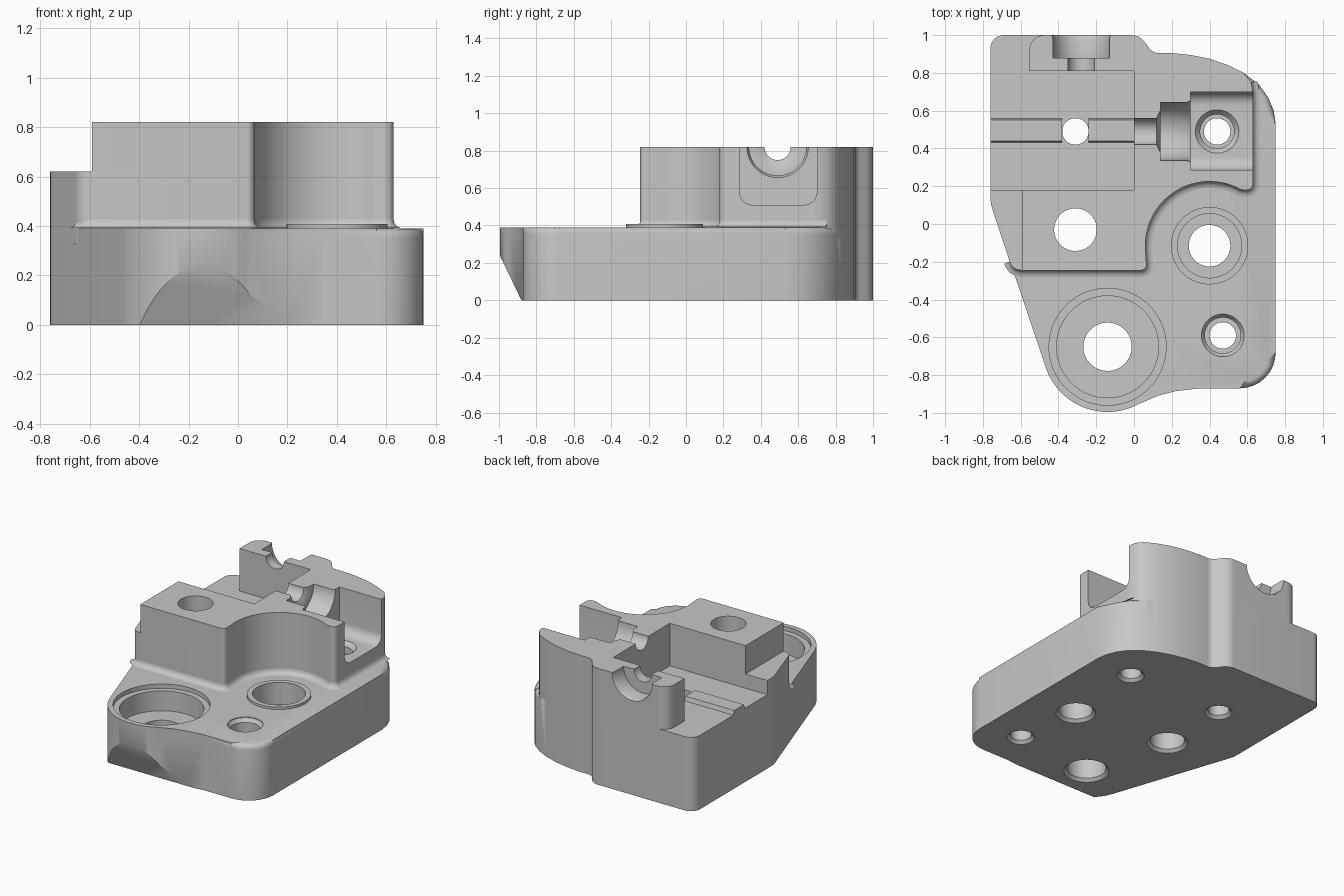
import bpy, bmesh, math
from mathutils import Vector

cube = bpy.data.objects.get("Cube")
if cube:
    bpy.data.objects.remove(cube, do_unlink=True)

GREY = (0.57, 0.57, 0.57, 1)
mat = bpy.data.materials.new("machined grey")
mat.use_nodes = True
mat.diffuse_color = GREY
mat.node_tree.nodes["Principled BSDF"].inputs["Base Color"].default_value = GREY


def make(name, bm):
    bmesh.ops.recalc_face_normals(bm, faces=bm.faces)
    mesh = bpy.data.meshes.new(name)
    bm.to_mesh(mesh)
    bm.free()
    ob = bpy.data.objects.new(name, mesh)
    bpy.context.collection.objects.link(ob)
    mesh.materials.append(mat)
    return ob


def rounded(points, steps=8):
    """Replace each (x, y, radius) corner by a tangent arc."""
    out = []
    for i, p in enumerate(points):
        c = Vector(p[:2])
        if len(p) < 3:
            out.append(c)
            continue
        a = (Vector(points[i - 1][:2]) - c).normalized()
        b = (Vector(points[(i + 1) % len(points)][:2]) - c).normalized()
        half = a.angle(b) / 2
        centre = c + (a + b).normalized() * p[2] / math.sin(half)
        start = (c + a * p[2] / math.tan(half) - centre).normalized()
        end = (c + b * p[2] / math.tan(half) - centre).normalized()
        out += [centre + start.slerp(end, k / steps).normalized() * p[2] for k in range(steps + 1)]
    return out


def arc(cx, cy, r, a0, a1, n):
    angles = [math.radians(a0 + (a1 - a0) * k / n) for k in range(n + 1)]
    return [(cx + r * math.cos(a), cy + r * math.sin(a)) for a in angles]


def prism_mesh(points, lo, hi, axis="z"):
    bm = bmesh.new()
    place = (lambda p, h: (p[0], p[1], h)) if axis == "z" else (lambda p, h: (h, p[0], p[1]))
    low = [bm.verts.new(place(p, lo)) for p in points]
    high = [bm.verts.new(place(p, hi)) for p in points]
    bm.faces.new(low)
    bm.faces.new(high)
    for i in range(len(points)):
        bm.faces.new((low[i - 1], low[i], high[i], high[i - 1]))
    return bm


def prism(name, points, lo, hi, axis="z"):
    return make(name, prism_mesh(points, lo, hi, axis))


def box(name, x, y, z):
    return prism(name, [(x[0], y[0]), (x[1], y[0]), (x[1], y[1]), (x[0], y[1])], *z)


def lathe(name, profile, origin, axis="z", n=48):
    """Revolve (radius, height) rows into a closed solid."""
    bm = bmesh.new()
    rings = []
    for r, h in profile:
        ring = []
        for k in range(n):
            a = 2 * math.pi * (k + 0.5) / n
            u, v = r * math.cos(a), r * math.sin(a)
            q = {"z": (u, v, h), "x": (h, u, v), "y": (u, h, v)}[axis]
            ring.append(bm.verts.new(Vector(q) + Vector(origin)))
        rings.append(ring)
    bm.faces.new(rings[0])
    bm.faces.new(rings[-1])
    for a, b in zip(rings, rings[1:]):
        for k in range(n):
            bm.faces.new((a[k - 1], a[k], b[k], b[k - 1]))
    return make(name, bm)


def hole(x, y, r, upper):
    """Through hole, chamfered below; upper rows shape its mouth."""
    rows = [(r + 0.03, -0.01), (r + 0.02, 0), (r, 0.02)] + upper
    return lathe("hole_cutter", rows, (x, y, 0))


def cut(target, cutters):
    for c in cutters:
        c.hide_render = True
        mod = target.modifiers.new("cut", "BOOLEAN")
        mod.operation, mod.solver, mod.object = "DIFFERENCE", "EXACT", c
        bpy.context.view_layer.objects.active = target
        bpy.ops.object.modifier_apply(modifier=mod.name)


# Shared back outline, clockwise from the back corner
back = [(-0.76, 1, 0.07), (0.03, 1, 0.09), (0.1, 0.905, 0.06), (0.2, 0.905), (0.3, 0.895),
        (0.4, 0.875), (0.5, 0.84), (0.58, 0.8)]
side_corner = (-0.76, 0.11, 0.2)

# Base plate with rounded boss at the front
base_outline = rounded(
    back + [(0.66, 0.74), (0.71, 0.67), (0.74, 0.6), (0.75, 0.53), (0.75, -0.87, 0.19),
            (0.35, -0.87), (0.22, -0.885), (0.13, -0.908)]
    + arc(-0.14, -0.65, 0.345, -57, -161, 26) + [side_corner])
bm = prism_mesh(base_outline, 0, 0.39)
rim = [e for e in bm.edges if all(v.co.z > 0.38 and v.co.x > 0.04 and v.co.y < 0.82 for v in e.verts)]
bmesh.ops.bevel(bm, geom=rim, offset=0.035, segments=4, profile=0.5, affect="EDGES")
base = make("base_plate", bm)

# Raised upper block with a scoop around the right-hand seat
scoop = arc(0.4, -0.115, 0.34, 61, 182, 28)
front = [(0.62, 0.75), (0.63, 0.69), (0.63, 0.175, 0.035)] + scoop + [
    (0.068, -0.245, 0.03), (-0.643, -0.245, 0.06)]
block = prism("upper_block", rounded(back + front + [side_corner]), 0.33, 0.82)

# Raised seat ring
seat = lathe("seat_ring", [(0.205, 0.37), (0.205, 0.407)], (0.4, -0.115, 0))

# Fillet where the block meets the base
path = rounded([(0.58, 0.8)] + front + [(-0.66, -0.17)])[1:-1]
bm = bmesh.new()
rows = []
for i, p in enumerate(path):
    t = (path[min(i + 1, len(path) - 1)] - path[max(i - 1, 0)]).normalized()
    n = Vector((-t.y, t.x))
    row = []
    for k in range(5):
        a = math.pi / 2 * k / 4
        q = p + n * 0.035 * (1 - math.cos(a))
        row.append(bm.verts.new((q.x, q.y, 0.391 + 0.035 * (1 - math.sin(a)))))
    rows.append(row)
for a, b in zip(rows, rows[1:]):
    for k in range(4):
        bm.faces.new((a[k], b[k], b[k + 1], a[k + 1]))
fillet = make("block_fillet", bm)

# Vertical holes and their counterbores
boss_hole = hole(-0.14, -0.65, 0.128, [(0.128, 0.22), (0.27, 0.22), (0.27, 0.36), (0.31, 0.36), (0.31, 1)])
seat_hole = hole(0.4, -0.115, 0.11, [(0.11, 0.25), (0.17, 0.25), (0.17, 1)])
corner_hole = hole(0.47, -0.59, 0.07, [(0.07, 0.26), (0.095, 0.26), (0.095, 0.36), (0.113, 0.385), (0.113, 1)])
block_hole = hole(-0.31, -0.03, 0.113, [(0.113, 1)])
slot_hole = hole(-0.31, 0.49, 0.07, [(0.07, 1)])
pocket_hole = hole(0.44, 0.49, 0.07, [(0.07, 0.43), (0.09, 0.43), (0.09, 0.48), (0.115, 0.51), (0.115, 1)])
holes = [boss_hole, seat_hole, corner_hole, block_hole, slot_hole, pocket_hole]

# Open slot, side step, side pocket and the two half bores
slot = prism("slot_cutter", rounded([(-0.9, 0.18), (0, 0.18), (0, 0.81), (-0.555, 0.81),
             (-0.555, 1, 0.08), (-0.46, 1), (-0.46, 1.1), (-0.9, 1.1)]), 0.52, 1)
step = box("step_cutter", (-0.9, -0.59), (-0.4, 0.2), (0.62, 1))
pocket = prism("pocket_cutter", rounded([(0.285, 1), (0.285, 0.51, 0.07), (0.7, 0.51, 0.07), (0.7, 1)]),
               0.3, 0.9, "x")
side_bore = lathe("side_bore_cutter", [(0.07, -0.1), (0.07, 0.12), (0.11, 0.14), (0.153, 0.14), (0.153, 0.28),
                  (0.17, 0.31)], (0, 0.49, 0.82), "x")
back_bore = lathe("back_bore_cutter", [(0.07, 0.7), (0.07, 0.88), (0.15, 0.88), (0.15, 0.985), (0.165, 1.02)],
                  (-0.28, 0, 0.82), "y")

# Sloped relief under the front boss
relief = prism("relief_cutter", [(-1.2, -0.1), (-0.832, -0.1), (-0.88, 0), (-1, 0.25), (-1.024, 0.3),
               (-1.2, 0.3)], -0.8, 0.8, "x")

cut(base, holes + [relief])
cut(block, [block_hole, slot_hole, pocket_hole, slot, step, pocket, side_bore, back_bore])
cut(seat, [seat_hole])

# Guide ribs on the slot floor, either side of the hole
rib_profile = [(0.43, 0.515), (0.56, 0.515), (0.55, 0.55), (0.44, 0.55)]
ribs = [prism("guide_rib_" + n, rib_profile, a, b, "x")
        for n, a, b in (("outer", -0.76, -0.38), ("inner", -0.24, 0))]

for c in holes + [slot, step, pocket, side_bore, back_bore, relief]:
    bpy.data.objects.remove(c, do_unlink=True)

# Smooth shading with crisp edges
bpy.ops.object.select_all(action="DESELECT")
for ob in [base, block, seat, fillet] + ribs:
    ob.select_set(True)
bpy.context.view_layer.objects.active = base
bpy.ops.object.shade_smooth_by_angle(angle=math.radians(30))
